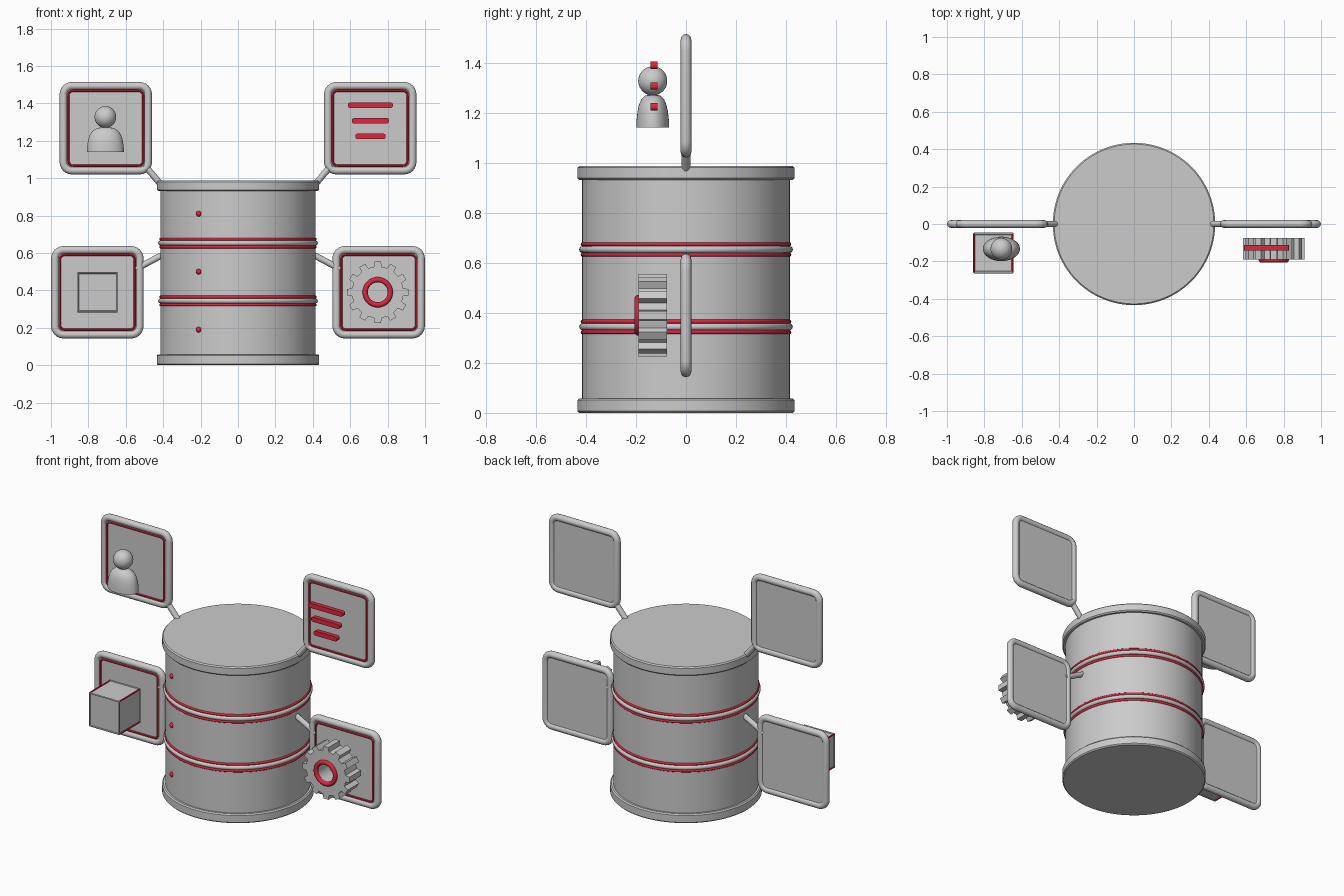
import bpy, bmesh, math
from mathutils import Vector

if "Cube" in bpy.data.objects:
    bpy.data.objects.remove(bpy.data.objects["Cube"])

red = bpy.data.materials.new("red")
red.diffuse_color = (0.72, 0.02, 0.05, 1)
red.use_nodes = True
red.node_tree.nodes["Principled BSDF"].inputs["Base Color"].default_value = red.diffuse_color


def finish(name, bm, mat=None, loc=(0, 0, 0), scale=(1, 1, 1), bevel=0):
    bmesh.ops.recalc_face_normals(bm, faces=bm.faces)
    me = bpy.data.meshes.new(name)
    bm.to_mesh(me)
    bm.free()
    ob = bpy.data.objects.new(name, me)
    bpy.context.collection.objects.link(ob)
    ob.location, ob.scale = loc, scale
    if mat:
        me.materials.append(mat)
    if bevel:
        m = ob.modifiers.new("bevel", 'BEVEL')
        m.width, m.segments = bevel, 2
    bpy.ops.object.select_all(action='DESELECT')
    ob.select_set(True)
    bpy.context.view_layer.objects.active = ob
    bpy.ops.object.shade_smooth_by_angle(angle=math.radians(35))
    return ob


def lathe(name, profile, steps=96, **kw):
    """Spin (radius, z) points around z."""
    bm = bmesh.new()
    vs = [bm.verts.new((r, 0, z)) for r, z in profile]
    es = [bm.edges.new(p) for p in zip(vs, vs[1:])]
    bmesh.ops.spin(bm, geom=vs + es, axis=(0, 0, 1), cent=(0, 0, 0),
                   angle=2 * math.pi, steps=steps, use_duplicate=False)
    bmesh.ops.remove_doubles(bm, verts=bm.verts, dist=1e-5)
    return finish(name, bm, **kw)


def ring(name, major, minor, sides=12, **kw):
    prof = [(major + minor * math.cos(2 * math.pi * i / sides),
             minor * math.sin(2 * math.pi * i / sides)) for i in range(sides + 1)]
    return lathe(name, prof, **kw)


def rounded(hx, hz, r, n=6):
    """Outline of a rounded rectangle in x, z."""
    pts = []
    for k, (sx, sz) in enumerate([(1, 1), (-1, 1), (-1, -1), (1, -1)]):
        for i in range(n + 1):
            a = math.pi / 2 * (k + i / n)
            pts.append((sx * (hx - r) + r * math.cos(a), sz * (hz - r) + r * math.sin(a)))
    return pts


def prism(name, pts, depth, **kw):
    """Extrude an x, z outline along y, centred."""
    bm = bmesh.new()
    f = bm.faces.new([bm.verts.new((x, -depth / 2, z)) for x, z in pts])
    ext = bmesh.ops.extrude_face_region(bm, geom=[f], use_keep_orig=True)
    bmesh.ops.translate(bm, vec=(0, depth, 0),
                        verts=[g for g in ext['geom'] if isinstance(g, bmesh.types.BMVert)])
    return finish(name, bm, **kw)


def loop_tube(name, pts, rad, sides=12, **kw):
    """Closed tube along an x, z outline."""
    bm = bmesh.new()
    n, rows = len(pts), []
    for i in range(n):
        p = Vector(pts[i])
        d0 = (p - Vector(pts[i - 1])).normalized()
        d1 = (Vector(pts[(i + 1) % n]) - p).normalized()
        t = (d0 + d1).normalized()
        out = Vector((t.y, -t.x))
        row = []
        for j in range(sides):
            a = 2 * math.pi * j / sides
            q = p + out * rad * math.cos(a)
            row.append(bm.verts.new((q.x, rad * math.sin(a), q.y)))
        rows.append(row)
    for i in range(n):
        a, b = rows[i - 1], rows[i]
        for j in range(sides):
            bm.faces.new((a[j - 1], a[j], b[j], b[j - 1]))
    return finish(name, bm, **kw)


def rod(name, a, b, rad, sides=16, **kw):
    a, b = Vector(a), Vector(b)
    bm = bmesh.new()
    bmesh.ops.create_cone(bm, cap_ends=True, segments=sides, radius1=rad, radius2=rad,
                          depth=(b - a).length)
    rot = (b - a).to_track_quat('Z', 'Y').to_matrix()
    bmesh.ops.rotate(bm, matrix=rot, verts=bm.verts, cent=(0, 0, 0))
    return finish(name, bm, loc=(a + b) / 2, **kw)


def ball(name, rad, loc, **kw):
    bm = bmesh.new()
    bmesh.ops.create_uvsphere(bm, u_segments=32, v_segments=20, radius=rad)
    return finish(name, bm, loc=loc, **kw)


# Drum: body and bevelled end caps
lathe("drum_body", [(0, 0.01), (0.415, 0.01), (0.415, 0.97), (0, 0.97)])
for name, z0, z1 in [("bottom_cap", 0, 0.058), ("top_cap", 0.931, 0.987)]:
    lathe(name, [(0, z0), (0.427, z0), (0.434, z0 + 0.007),
                 (0.434, z1 - 0.007), (0.427, z1), (0, z1)])

# Grey ribs, each between two red bands
for z in (0.344, 0.653):
    ring("drum_rib", 0.413, 0.014, loc=(0, 0, z))
    for dz in (-0.021, 0.021):
        ring("red_band", 0.413, 0.008, mat=red, loc=(0, 0, z + dz))

# Red indicator dots
for z in (0.19, 0.5, 0.81):
    ball("indicator_dot", 0.015, (-0.21, -0.358, z), mat=red)

# Four framed panels with their support rods
for s in (-1, 1):
    for x, z, a, b in [(0.707, 1.267, (0.39, 0.94), (0.50, 1.07)),
                       (0.752, 0.39, (0.39, 0.597), (0.545, 0.515))]:
        loc = (s * x, 0, z)
        loop_tube("panel_frame", rounded(0.226, 0.226, 0.045), 0.021, loc=loc)
        prism("panel_plate", rounded(0.212, 0.212, 0.03), 0.022, loc=loc)
        loop_tube("panel_red_trim", rounded(0.2, 0.2, 0.025), 0.006, sides=8,
                  mat=red, loc=(s * x, -0.012, z))
        rod("panel_support", (s * a[0], 0, a[1]), (s * b[0], 0, b[1]), 0.017)

# User icon: head and oval shoulders
ball("figure_head", 0.058, (-0.709, -0.133, 1.327))
lathe("figure_torso", [(0, 0), (0.099, 0), (0.098, 0.03), (0.092, 0.065), (0.084, 0.09),
                       (0.07, 0.112), (0.045, 0.128), (0, 0.135)],
      steps=48, loc=(-0.709, -0.133, 1.14), scale=(1, 0.66, 1))

# List icon: three red bars
for hx, z in [(0.12, 1.39), (0.099, 1.307), (0.081, 1.224)]:
    prism("list_bar", rounded(hx, 0.0145, 0.012), 0.028, mat=red, loc=(0.708, -0.127, z))

# Gear icon: toothed ring with a red hub ring
bm = bmesh.new()
teeth, cols = 12, []
for i in range(teeth):
    for f, r in [(-0.5, 0.138), (-0.29, 0.138), (-0.2, 0.166), (0.2, 0.166), (0.29, 0.138)]:
        a = 2 * math.pi * (i + f) / teeth
        cols.append([bm.verts.new((q * math.cos(a), y, q * math.sin(a)))
                     for q, y in [(r, -0.057), (r, 0.057), (0.06, 0.057), (0.06, -0.057)]])
for i in range(len(cols)):
    a, b = cols[i - 1], cols[i]
    for j in range(4):
        bm.faces.new((a[j - 1], a[j], b[j], b[j - 1]))
finish("gear", bm, loc=(0.747, -0.133, 0.39))
hub = ring("gear_hub_ring", 0.067, 0.014, mat=red, loc=(0.747, -0.192, 0.39))
hub.rotation_euler.x = math.pi / 2

# Box icon: cube with thin edge rods, red along the depth
c, h = Vector((-0.752, -0.155, 0.39)), 0.103
bm = bmesh.new()
bmesh.ops.create_cube(bm, size=2 * h)
finish("box_core", bm, loc=c)
for s in (-1, 1):
    square = [(-h, -h), (h, -h), (h, h), (-h, h)]
    loop_tube("box_edge_frame", square, 0.006, sides=8, loc=c + Vector((0, s * h, 0)))
    for t in (-1, 1):
        rod("box_red_edge", c + Vector((s * h, -h, t * h)), c + Vector((s * h, h, t * h)),
            0.005, sides=8, mat=red)
